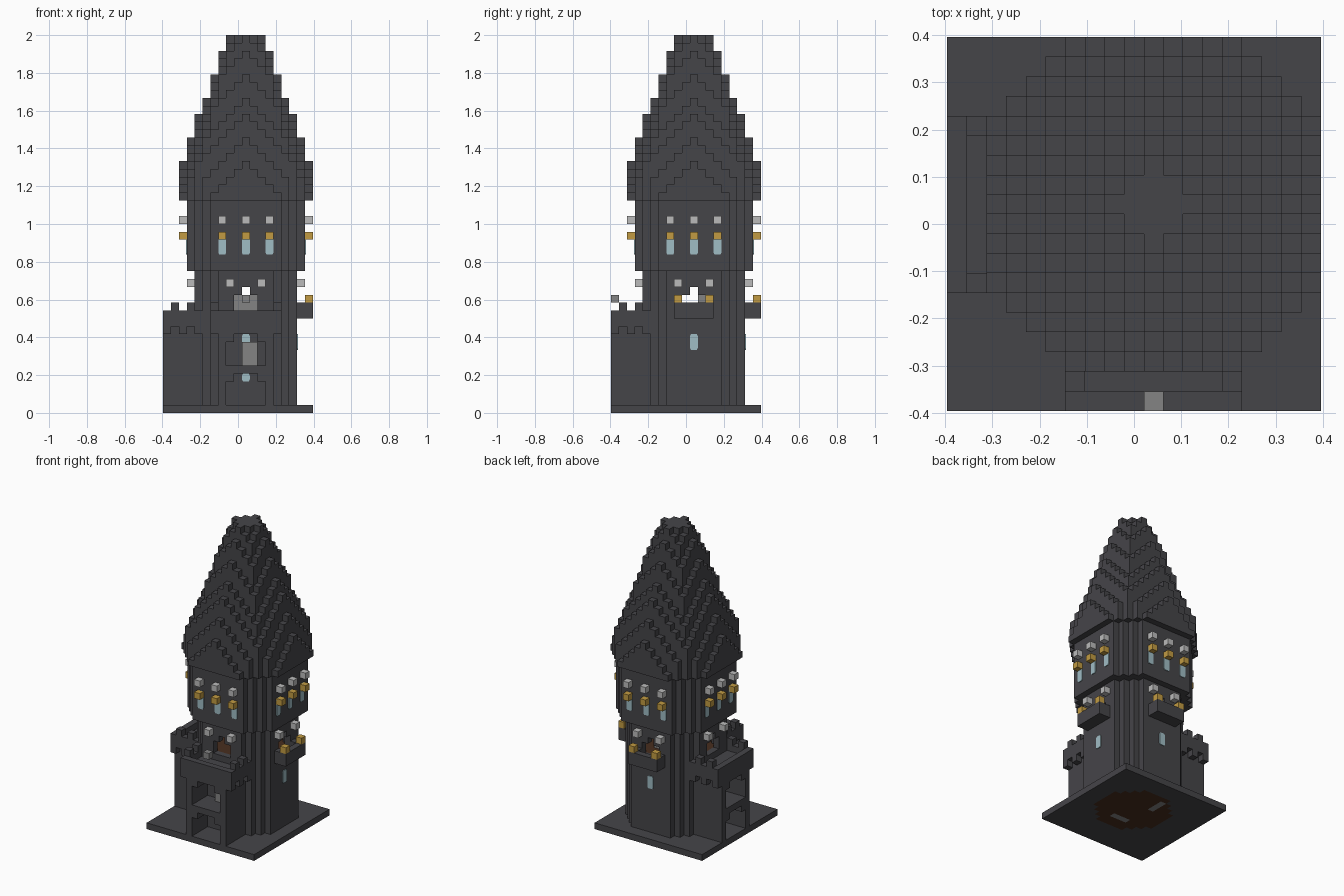
import bpy

cube = bpy.data.objects.get("Cube")
if cube:
    bpy.data.objects.remove(cube)

CELL = 1 / 24  # edge of one building block


def material(name, r, g, b):
    m = bpy.data.materials.new(name)
    m.use_nodes = True
    m.diffuse_color = (r, g, b, 1)
    m.node_tree.nodes["Principled BSDF"].inputs["Base Color"].default_value = (r, g, b, 1)
    return m


SLATE = material("dark slate", .060, .059, .066)
GREY = material("mid grey stone", .23, .23, .23)
PALE = material("pale grey lamp", .50, .50, .50)
GOLD = material("gold lamp", .54, .33, .055)
GLASS = material("pale blue glass", .35, .51, .56)
BROWN = material("brown wood", .065, .027, .013)


def place(u, v, z):
    """Block coordinates around the tower axis to world space."""
    return ((u + .5) * CELL, (v + .5) * CELL, z * CELL)


def make(name, verts, faces, mat):
    mesh = bpy.data.meshes.new(name)
    mesh.from_pydata(verts, [], faces)
    mesh.materials.append(mat)
    ob = bpy.data.objects.new(name, mesh)
    bpy.context.collection.objects.link(ob)
    return ob


def blocks(name, cells, mat):
    """Skin a set of unit blocks, keeping only the exposed faces."""
    index, verts, faces = {}, [], []
    for c in sorted(cells):
        for axis in range(3):
            b, d = (axis + 1) % 3, (axis + 2) % 3
            for side in (0, 1):
                near = list(c)
                near[axis] += 2 * side - 1
                if tuple(near) in cells:
                    continue
                face = []
                for i, j in ((0, 0), (1, 0), (1, 1), (0, 1)):
                    p = list(c)
                    p[axis] += side
                    p[b] += i
                    p[d] += j
                    p = tuple(p)
                    if p not in index:
                        index[p] = len(verts)
                        verts.append(place(*p))
                    face.append(index[p])
                faces.append(face if side else face[::-1])
    return make(name, verts, faces, mat)


def box(us, vs, zs):
    """Blocks in inclusive ranges."""
    span = lambda r: range(r[0], r[1] + 1)
    return {(u, v, z) for u in span(us) for v in span(vs) for z in span(zs)}


def octagon(radius, total, zs):
    r = (-radius, radius)
    return {c for c in box(r, r, zs) if abs(c[0]) + abs(c[1]) <= total}


# Each side maps (across, outward) to (u, v)
SIDES = {
    "front": lambda a, d: (a, -d),
    "right": lambda a, d: (-d, a),
    "back": lambda a, d: (a, d),
    "left": lambda a, d: (d, a),
}


def turn(cells, side):
    return {(*SIDES[side](a, d), z) for a, d, z in cells}


def window(name, side, a, d, low, high):
    """Thin glass plate with clipped corners, on the outer face of depth d."""
    c, w = .12, .5
    outline = [(-w, low + 2 * c), (-w + c, low), (w - c, low), (w, low + 2 * c),
               (w, high - 2 * c), (w - c, high), (c - w, high), (-w, high - 2 * c)]
    verts = []
    for depth in (d + .5, d + .62):
        for x, z in outline:
            u, v = SIDES[side](a + x, depth)
            verts.append(place(u + .5, v + .5, z))
    n = len(outline)
    faces = [list(range(n))[::-1], list(range(n, 2 * n))]
    faces += [[i, (i + 1) % n, n + (i + 1) % n, n + i] for i in range(n)]
    make(name, verts, faces, GLASS)


# Ground slab with a wooden floor and the lowest stair treads let in
treads = box((-1, 1), (-3, -3), (0, 0)) | box((-2, -2), (2, 4), (0, 0))
ground_floor = octagon(5, 7, (0, 0))
blocks("base_slab", box((-10, 8), (-10, 8), (0, 0)) - ground_floor, SLATE)
blocks("ground_floor", ground_floor - treads, BROWN)
blocks("stair_foot", treads, GREY)

# Hollow lower tower with an arched doorway on each side
arch = box((-1, 1), (6, 6), (13, 14)) | {(0, 6, 15)}
shaft = octagon(6, 9, (1, 17)) - octagon(5, 7, (1, 17))
for side in SIDES:
    shaft -= turn(arch, side)
blocks("lower_tower", shaft, SLATE)
blocks("landing_floor", octagon(5, 7, (12, 12)), BROWN)
blocks("inner_stair", box((-1, 1), (1, 3), (13, 14)), GREY)

# Wider upper tower
blocks("upper_tower", octagon(7, 11, (18, 26)), SLATE)

# Stepped spire: falls steeply outward and gently across each side
LEVEL = [52, 50, 48, 46, 43, 40, 38, 35, 32]
spire = set()
for u, v, z in octagon(8, 12, (27, 27)):
    near, far = sorted((abs(u), abs(v)))
    top = min(48, LEVEL[far] - near)
    spire |= {(u, v, k) for k in range(z, top)}
blocks("spire_roof", spire, SLATE)

# Projecting bay with two arched openings and a crenellated terrace
bay = box((-3, 3), (6, 10), (1, 11))
bay -= box((-2, 2), (7, 10), (1, 3)) | box((-1, 1), (7, 10), (4, 4))
bay -= box((-2, 2), (7, 10), (6, 8)) | box((-1, 1), (7, 10), (9, 9))
bay |= box((-4, 4), (10, 10), (12, 12))
for a in (-4, 4):
    bay |= box((a, a), (6, 10), (11, 12))
    bay |= {(a, d, 10) for d in (6, 8, 10)} | {(a, d, 13) for d in (7, 9)}
for side in ("front", "right"):
    blocks(side + "_bay", turn(bay, side), SLATE)
    window(side + "_bay_upper_window", side, 0, 6, 8, 10)
    window(side + "_bay_lower_window", side, 0, 6, 4, 5)
blocks("bay_steps", box((0, 1), (-7, -7), (6, 8)), GREY)
blocks("terrace_lamp", {(0, -10, 14)}, GREY)

# Small balconies on the other two sides
balcony = box((-2, 2), (7, 8), (12, 13)) - box((-1, 1), (7, 7), (13, 13))
for side in ("left", "back"):
    blocks(side + "_balcony", turn(balcony, side), SLATE)
    blocks(side + "_balcony_lamps", turn({(-2, 8, 14), (2, 8, 14)}, side), GOLD)
    window(side + "_lower_window", side, 0, 6, 8, 10)

# Lamps and tall windows repeated round the tower
for side in SIDES:
    blocks(side + "_door_lamps", turn({(-2, 7, 16), (2, 7, 16)}, side), PALE)
    blocks(side + "_high_lamps", turn({(a, 8, 24) for a in (-3, 0, 3)}, side), PALE)
    blocks(side + "_gold_lamps", turn({(a, 8, 22) for a in (-3, 0, 3)}, side), GOLD)
    for n, a in enumerate((-3, 0, 3)):
        window(f"{side}_tall_window_{n + 1}", side, a, 7, 20.1, 23)
